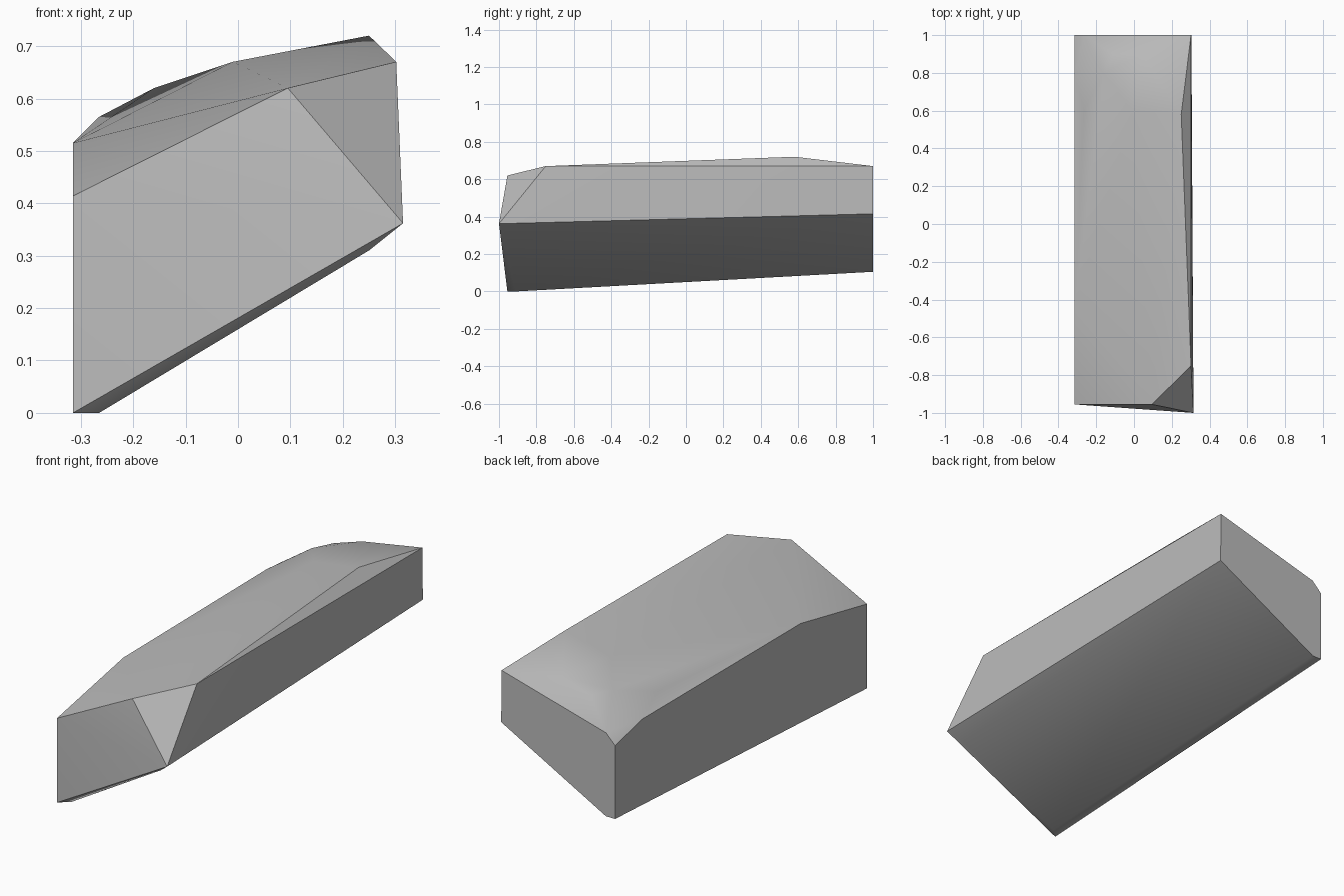
import bpy
import bmesh
import math

default_cube = bpy.data.objects.get("Cube")
if default_cube:
    bpy.data.objects.remove(default_cube, do_unlink=True)

# Stone colour
stone = bpy.data.materials.new("stone_grey")
stone.use_nodes = True
grey = (0.5, 0.5, 0.5, 1.0)
stone.diffuse_color = grey
stone.node_tree.nodes["Principled BSDF"].inputs["Base Color"].default_value = grey

# Corners of the chiselled block, grouped by side
front = [(-.315, -.955, 0), (-.315, -.955, .414), (.095, -.955, .62), (.315, -1, .362)]
underside = [(-.265, -.91, 0), (.25, -.955, .31)]
back = [(-.315, 1, .105), (-.265, 1, .105), (.304, 1, .415),
        (.302, 1, .67), (-.265, 1, .515), (-.315, 1, .465)]
left_rim = [(-.315, -.44, .515), (-.315, .79, .515)]
right_rim = [(.302, -.75, .67), (.25, .58, .72)]
crown = [(-.265, .6, .565), (-.16, .8, .62), (-.11, .9, .62),
         (-.01, .6, .67), (.044, .9, .67)]

# Wrap the corners in a convex shell
bm = bmesh.new()
for corner in front + underside + back + left_rim + right_rim + crown:
    bm.verts.new(corner)
bmesh.ops.convex_hull(bm, input=bm.verts[:])
loose = [v for v in bm.verts if not v.link_faces]
bmesh.ops.delete(bm, geom=loose, context="VERTS")
bmesh.ops.dissolve_limit(bm, angle_limit=math.radians(0.5),
                         verts=bm.verts[:], edges=bm.edges[:])
bmesh.ops.recalc_face_normals(bm, faces=bm.faces[:])

mesh = bpy.data.meshes.new("stone_block")
bm.to_mesh(mesh)
bm.free()
mesh.materials.append(stone)

# Softly shaded top, crisp chiselled edges
block = bpy.data.objects.new("stone_block", mesh)
bpy.context.collection.objects.link(block)
bpy.ops.object.select_all(action="DESELECT")
block.select_set(True)
bpy.context.view_layer.objects.active = block
bpy.ops.object.shade_smooth_by_angle(angle=math.radians(30))
